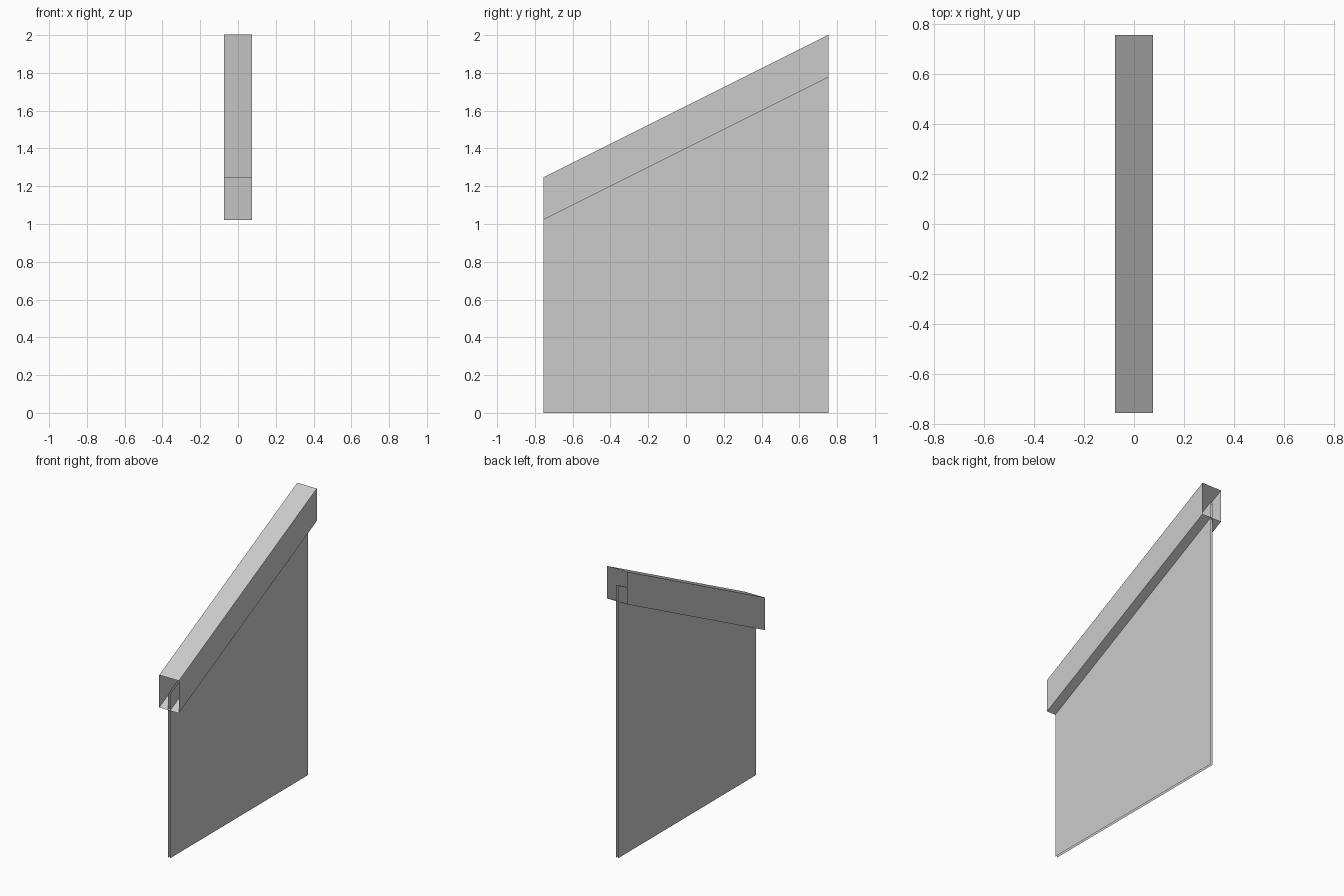
import bpy
import bmesh

# Remove the default cube
cube = bpy.data.objects.get("Cube")
if cube:
    bpy.data.objects.remove(cube, do_unlink=True)

HALF_LENGTH = 0.755
SLOPE = 0.5
MID_FLOOR = 1.4      # rail underside height at the middle
RAIL_HEIGHT = 0.225
RAIL_HALF = 0.075
PANEL_HALF = 0.008
PANEL_TOP = MID_FLOOR + RAIL_HEIGHT / 2

grey = bpy.data.materials.new("light grey")
grey.use_nodes = True
colour = (0.6, 0.6, 0.6, 1)
grey.diffuse_color = colour
grey.node_tree.nodes["Principled BSDF"].inputs["Base Color"].default_value = colour


def sweep(name, section, closed):
    """Sweep an (x, z, slope) section from front to back, leaving the ends open."""
    bm = bmesh.new()
    front, back = [[bm.verts.new((x, y, z + y * s)) for x, z, s in section]
                   for y in (-HALF_LENGTH, HALF_LENGTH)]
    count = len(section)
    for i in range(count if closed else count - 1):
        j = (i + 1) % count
        bm.faces.new((front[i], front[j], back[j], back[i]))
    mesh = bpy.data.meshes.new(name)
    bm.to_mesh(mesh)
    bm.free()
    mesh.materials.append(grey)
    obj = bpy.data.objects.new(name, mesh)
    bpy.context.collection.objects.link(obj)
    return obj


# Sloping hollow handrail, open at both ends
top = MID_FLOOR + RAIL_HEIGHT
sweep("handrail", [(-RAIL_HALF, MID_FLOOR, SLOPE), (RAIL_HALF, MID_FLOOR, SLOPE),
                   (RAIL_HALF, top, SLOPE), (-RAIL_HALF, top, SLOPE)], True)

# Two thin panel sheets rising into the rail
sweep("left_panel_sheet", [(PANEL_HALF, 0, 0), (PANEL_HALF, PANEL_TOP, SLOPE)], False)
sweep("right_panel_sheet", [(-PANEL_HALF, PANEL_TOP, SLOPE), (-PANEL_HALF, 0, 0)], False)
